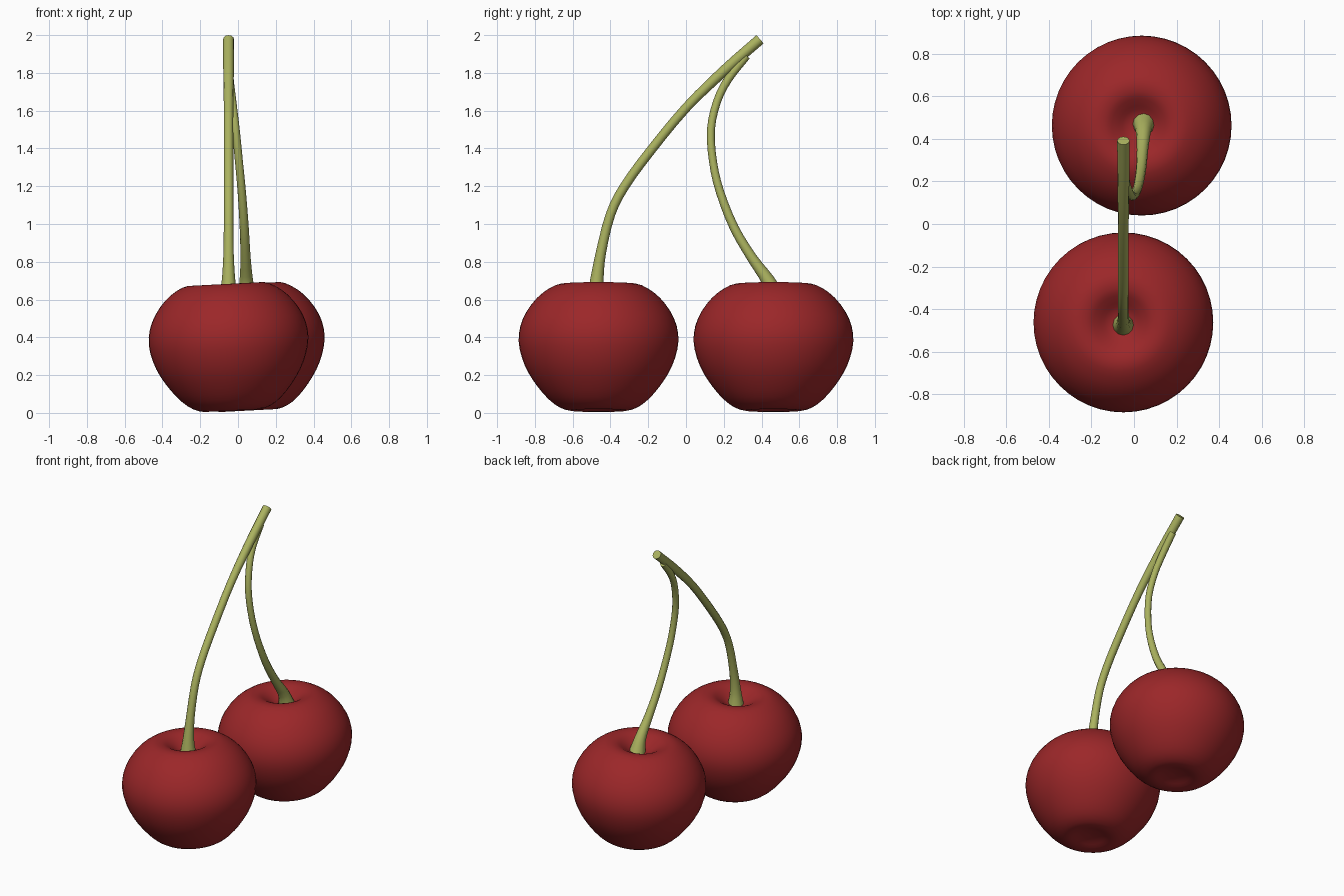
import bpy, bmesh, math
from mathutils import Vector, Matrix

if "Cube" in bpy.data.objects:
    bpy.data.objects.remove(bpy.data.objects["Cube"])


def material(name, col):
    m = bpy.data.materials.new(name)
    m.diffuse_color = (*col, 1)
    m.use_nodes = True
    m.node_tree.nodes["Principled BSDF"].inputs["Base Color"].default_value = m.diffuse_color
    return m


RED = material("cherry red", (0.33, 0.02, 0.022))
GREEN = material("stem green", (0.41, 0.45, 0.115))


def skin(name, rings, mat, angle):
    """Bridge closed rings of points, cap both ends, shade smooth."""
    bm = bmesh.new()
    loops = [[bm.verts.new(p) for p in r] for r in rings]
    n = len(loops[0])
    for a, b in zip(loops, loops[1:]):
        for i in range(n):
            j = (i + 1) % n
            bm.faces.new((a[i], a[j], b[j], b[i]))
    bm.faces.new(loops[0][::-1])
    bm.faces.new(loops[-1])
    bmesh.ops.recalc_face_normals(bm, faces=bm.faces)
    me = bpy.data.meshes.new(name)
    bm.to_mesh(me)
    bm.free()
    ob = bpy.data.objects.new(name, me)
    bpy.context.collection.objects.link(ob)
    me.materials.append(mat)
    bpy.ops.object.select_all(action='DESELECT')
    ob.select_set(True)
    bpy.context.view_layer.objects.active = ob
    bpy.ops.object.shade_smooth_by_angle(angle=math.radians(angle))
    return ob


def smooth_path(pts, steps=3):
    """Catmull-Rom through tuples of any length."""
    pts = [Vector(p) for p in pts]
    ext = [2 * pts[0] - pts[1]] + pts + [2 * pts[-1] - pts[-2]]
    out = []
    for a, b, c, d in zip(ext, ext[1:], ext[2:], ext[3:]):
        for k in range(steps):
            t = k / steps
            out.append(0.5 * (2 * b + (c - a) * t + (2 * a - 5 * b + 4 * c - d) * t * t
                              + (3 * b - a - 3 * c + d) * t ** 3))
    return out + [pts[-1]]


# cherry profile (radius, height) with dimples at the bottom and top
PROFILE = [(0.005, 0.035), (0.07, 0.028), (0.15, 0.012), (0.235, 0.047), (0.32, 0.135),
           (0.39, 0.25), (0.423, 0.38), (0.40, 0.50), (0.325, 0.61), (0.23, 0.675),
           (0.16, 0.68), (0.11, 0.655), (0.06, 0.622), (0.005, 0.61)]


def cherry(name, x, y):
    tilt = Matrix.Translation((x, y, 0.35)) @ Matrix.Rotation(math.radians(-3), 4, 'Y')
    rings = []
    for r, z in smooth_path(PROFILE):
        r = max(r, 0.003)
        rings.append([tilt @ Vector((r * math.cos(a), r * math.sin(a), z - 0.35))
                      for a in (math.tau * i / 48 for i in range(48))])
    skin(name, rings, RED, 80)


def stem(name, pts):
    """Round tube along (x, y, z) points with a radius at each."""
    path = smooth_path([(p[0], p[1], p[2]) for p in pts])
    radii = [v[0] for v in smooth_path([(p[3], 0) for p in pts])]
    rings = []
    for i, (c, r) in enumerate(zip(path, radii)):
        t = (path[min(i + 1, len(path) - 1)] - path[max(i - 1, 0)]).normalized()
        u = (Vector((1, 0, 0)) - t * t.x).normalized()
        v = t.cross(u)
        rings.append([c + r * (u * math.cos(a) + v * math.sin(a))
                      for a in (math.tau * k / 12 for k in range(12))])
    skin(name, rings, GREEN, 50)


cherry("front_cherry", -0.048, -0.463)
cherry("back_cherry", 0.038, 0.463)

# long stem reaching the tip
stem("long_stem", [(-0.05, -0.475, 0.60, 0.052), (-0.05, -0.472, 0.70, 0.036),
                   (-0.05, -0.45, 0.85, 0.027), (-0.05, -0.40, 1.05, 0.025),
                   (-0.05, -0.325, 1.20, 0.025), (-0.05, -0.19, 1.385, 0.025),
                   (-0.05, 0.0, 1.615, 0.025), (-0.05, 0.2, 1.81, 0.028),
                   (-0.05, 0.392, 1.978, 0.029)])

# short stem branching off near the tip
stem("short_stem", [(0.046, 0.47, 0.61, 0.052), (0.044, 0.435, 0.70, 0.036),
                    (0.04, 0.35, 0.82, 0.027), (0.033, 0.255, 0.98, 0.024),
                    (0.02, 0.18, 1.17, 0.022), (0.005, 0.143, 1.33, 0.021),
                    (-0.012, 0.132, 1.50, 0.021), (-0.03, 0.165, 1.65, 0.021),
                    (-0.045, 0.225, 1.77, 0.022), (-0.05, 0.32, 1.89, 0.022)])
